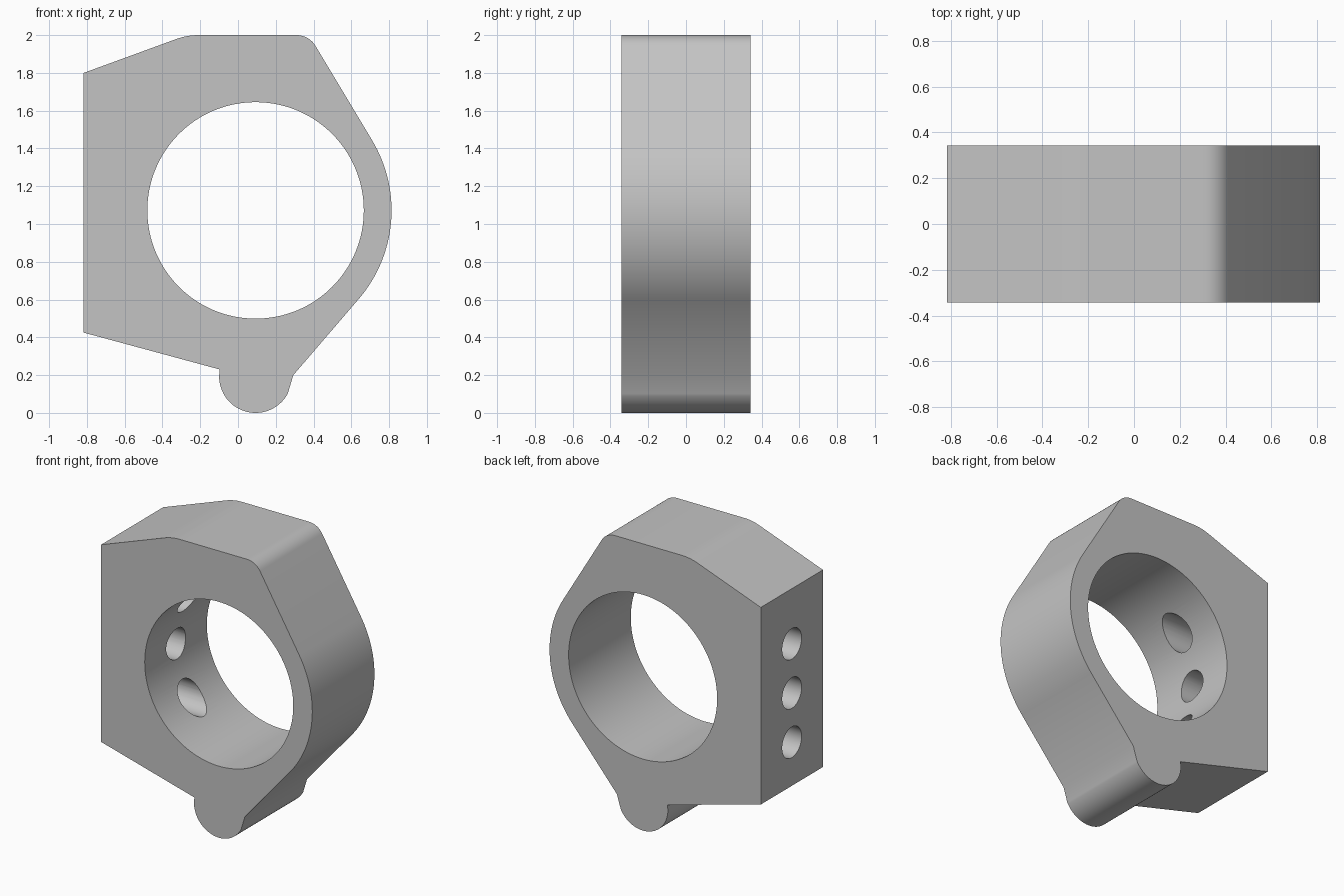
import bpy, bmesh
from math import sin, cos, tan, pi, radians
from mathutils import Vector

default = bpy.data.objects.get("Cube")
if default:
    bpy.data.objects.remove(default, do_unlink=True)

DEPTH = 0.685
BORE = Vector((0.093, 1.072))
BORE_R, OUTER_R = 0.573, 0.72
LUG = Vector((0.093, 0.193))
LUG_R = 0.193


def arc(centre, radius, start, end, steps):
    """Points on an arc, angles in degrees."""
    angles = [radians(start + (end - start) * i / steps) for i in range(steps + 1)]
    return [centre + radius * Vector((cos(a), sin(a))) for a in angles]


def fillet(before, corner, after, radius, steps):
    """Round one corner of the profile."""
    u = (Vector(before) - Vector(corner)).normalized()
    v = (Vector(after) - Vector(corner)).normalized()
    half = u.angle(v) / 2
    p, q = (Vector(corner) + d * radius / tan(half) for d in (u, v))
    centre = Vector(corner) + (u + v).normalized() * radius / sin(half)
    a, b = p - centre, q - centre
    sweep = a.angle(b)
    return [centre + (a * sin(sweep * (1 - i / steps)) + b * sin(sweep * i / steps)) / sin(sweep)
            for i in range(steps + 1)]


def cylinder(name, location, radius, length, rotation, sides):
    bpy.ops.mesh.primitive_cylinder_add(vertices=sides, radius=radius, depth=length,
                                        location=location, rotation=rotation)
    obj = bpy.context.object
    obj.name = name
    obj.hide_render = True
    return obj


# Material
grey = bpy.data.materials.new("light grey")
grey.use_nodes = True
grey.diffuse_color = (0.55, 0.55, 0.55, 1)
grey.node_tree.nodes["Principled BSDF"].inputs["Base Color"].default_value = grey.diffuse_color

# Clamp profile: flat side, rounded top corners, ring wall, lower lug
shoulder = (-0.817, 1.80)
top_left, top_right = (-0.27, 2.0), (0.376, 2.0)
ring = arc(BORE, OUTER_R, 31, -40.5, 32)
outline = [Vector((-0.817, 0.425)), Vector(shoulder)]
outline += fillet(shoulder, top_left, top_right, 0.35, 6)
outline += fillet(top_left, top_right, ring[0], 0.117, 10)
outline += ring
outline += [Vector((0.293, 0.2))]
outline += arc(LUG, LUG_R, -28, -180, 32)
outline += [Vector((-0.097, 0.23))]

bm = bmesh.new()
face = bm.faces.new([bm.verts.new((p.x, -DEPTH / 2, p.y)) for p in outline])
extruded = bmesh.ops.extrude_face_region(bm, geom=[face])
bmesh.ops.translate(bm, vec=(0, DEPTH, 0),
                    verts=[g for g in extruded["geom"] if isinstance(g, bmesh.types.BMVert)])
bmesh.ops.recalc_face_normals(bm, faces=bm.faces)
mesh = bpy.data.meshes.new("clamp_body")
bm.to_mesh(mesh)
bm.free()
body = bpy.data.objects.new("clamp_body", mesh)
bpy.context.collection.objects.link(body)
mesh.materials.append(grey)

# Main bore and three cross holes through the flat side
cutters = [cylinder("bore_cutter", (BORE.x, 0, BORE.y), BORE_R, 1, (pi / 2, 0, 0), 128)]
for i in (-1, 0, 1):
    cutters.append(cylinder("side_hole_cutter", (-0.5, 0, BORE.y + 0.343 * i),
                            0.107, 1, (0, pi / 2, 0), 48))

bpy.ops.object.select_all(action="DESELECT")
body.select_set(True)
bpy.context.view_layer.objects.active = body
for cutter in cutters:
    mod = body.modifiers.new("cut", "BOOLEAN")
    mod.operation = "DIFFERENCE"
    mod.solver = "EXACT"
    mod.object = cutter
    bpy.ops.object.modifier_apply(modifier=mod.name)
    bpy.data.objects.remove(cutter, do_unlink=True)

bpy.ops.object.shade_smooth_by_angle(angle=radians(30))
